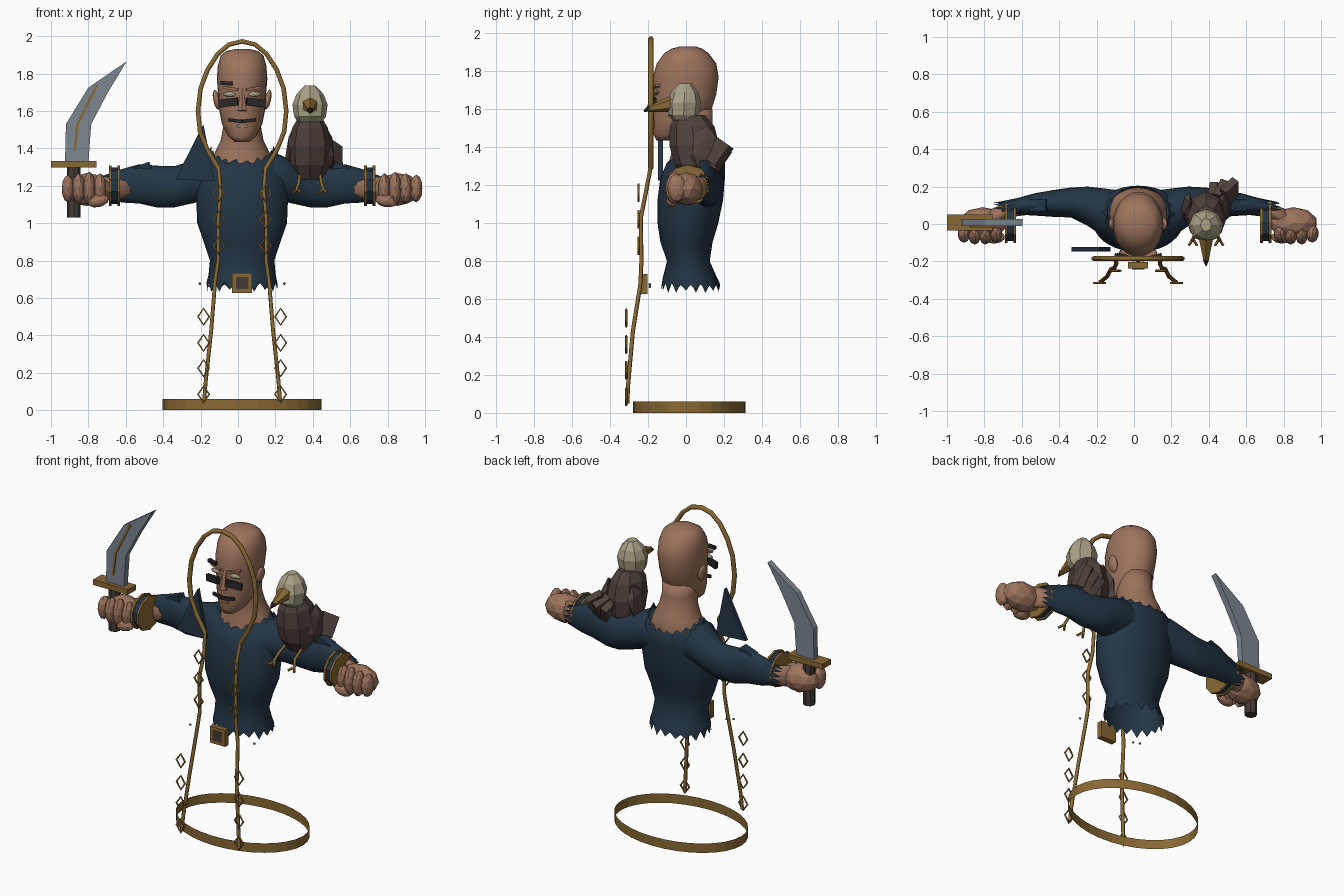
import bpy, bmesh, math, random
from mathutils import Vector

random.seed(4)
if "Cube" in bpy.data.objects:
    bpy.data.objects.remove(bpy.data.objects["Cube"])

AX = 0.022  # body symmetry axis


def material(name, *rgb):
    m = bpy.data.materials.new(name)
    m.use_nodes = True
    m.diffuse_color = (*rgb, 1)
    m.node_tree.nodes["Principled BSDF"].inputs["Base Color"].default_value = (*rgb, 1)
    return m


SKIN = material("skin", .34, .175, .11)
NAVY = material("navy cloth", .017, .036, .06)
GOLD = material("old gold", .25, .14, .033)
STEEL = material("steel", .2, .24, .28)
LEATHER = material("dark leather", .06, .043, .035)
FEATHER = material("brown feathers", .08, .054, .045)
CREAM = material("cream", .4, .36, .24)
DARK = material("black paint", .022, .02, .02)


def finish(name, bm, mat, smooth=False):
    bmesh.ops.recalc_face_normals(bm, faces=bm.faces)
    me = bpy.data.meshes.new(name)
    bm.to_mesh(me)
    bm.free()
    me.materials.append(mat)
    for p in me.polygons:
        p.use_smooth = smooth
    ob = bpy.data.objects.new(name, me)
    bpy.context.collection.objects.link(ob)
    return ob


def loft(name, mat, rings, axis="z", n=20, smooth=True, rag=(0, 0), dip=0, caps=True):
    """Skin ellipses (centre, half width, half depth) stacked along an axis."""
    bm = bmesh.new()
    loops = []
    for k, (c, a, b) in enumerate(rings):
        jag = rag[0] if k == 0 else rag[1] if k == len(rings) - 1 else 0
        loop = []
        for i in range(n):
            t = math.tau * i / n
            u, v = a * math.cos(t), b * math.sin(t)
            off = jag * (random.uniform(.3, 1) * (-1) ** i)
            if k == len(rings) - 1:
                off -= dip * abs(math.sin(t))
            p = (u, v, off) if axis == "z" else (off, u, v)
            loop.append(bm.verts.new(Vector(c) + Vector(p)))
        loops.append(loop)
    for lo, hi in zip(loops, loops[1:]):
        for i in range(n):
            j = (i + 1) % n
            bm.faces.new((lo[i], lo[j], hi[j], hi[i]))
    if caps:
        bm.faces.new(loops[0])
        bm.faces.new(loops[-1])
    return finish(name, bm, mat, smooth)


def stack(cx, rows):
    """Rows of z, front y, back y, half width become loft rings."""
    return [((cx, (f + b) / 2, z), w, (b - f) / 2) for z, f, b, w in rows]


def ball(name, mat, loc, size, smooth=False, rot=(0, 0, 0), sub=2):
    bm = bmesh.new()
    bmesh.ops.create_icosphere(bm, subdivisions=sub, radius=1)
    ob = finish(name, bm, mat, smooth)
    ob.location, ob.scale, ob.rotation_euler = loc, size, rot
    return ob


def box(name, mat, loc, size, rot=(0, 0, 0)):
    bm = bmesh.new()
    bmesh.ops.create_cube(bm, size=1)
    ob = finish(name, bm, mat)
    ob.location, ob.scale, ob.rotation_euler = loc, size, rot
    return ob


def cone(name, mat, a, b, r1, r2, n=8, caps=True, scale=(1, 1, 1)):
    a, b = Vector(a), Vector(b)
    bm = bmesh.new()
    bmesh.ops.create_cone(bm, cap_ends=caps, segments=n, radius1=r1, radius2=r2, depth=(b - a).length)
    ob = finish(name, bm, mat)
    ob.location, ob.scale = (a + b) / 2, scale
    ob.rotation_euler = (b - a).to_track_quat("Z", "Y").to_euler()
    return ob


def plate(name, mat, outline, y, thick):
    """Outline in x and z, extruded in y."""
    bm = bmesh.new()
    f = bm.faces.new([bm.verts.new((x, y - thick / 2, z)) for x, z in outline])
    ext = bmesh.ops.extrude_face_region(bm, geom=[f])["geom"]
    bmesh.ops.translate(bm, vec=(0, thick, 0), verts=[v for v in ext if isinstance(v, bmesh.types.BMVert)])
    return finish(name, bm, mat)


def tube(name, mat, pts, r, cyclic=False):
    cu = bpy.data.curves.new(name, "CURVE")
    cu.dimensions = "3D"
    cu.bevel_depth, cu.bevel_resolution, cu.use_fill_caps = r, 1, True
    sp = cu.splines.new("POLY")
    sp.points.add(len(pts) - 1)
    for p, co in zip(sp.points, pts):
        p.co = (*co, 1)
    sp.use_cyclic_u = cyclic
    cu.materials.append(mat)
    ob = bpy.data.objects.new(name, cu)
    bpy.context.collection.objects.link(ob)
    return ob


# Torn shirt, neck and head
loft("shirt", NAVY, stack(AX, [(.66, -.13, .18, .19), (.72, -.12, .16, .18), (.8, -.1, .125, .172), (.9, -.135, .14, .205),
     (1, -.15, .17, .24), (1.12, -.15, .195, .245), (1.24, -.135, .205, .245), (1.32, -.1, .205, .22), (1.4, -.08, .2, .165)]),
     n=36, rag=(.03, .018), dip=.075, caps=False)
loft("neck", SKIN, stack(AX, [(1.2, -.1, .18, .15), (1.32, -.09, .195, .17), (1.38, -.075, .185, .145),
     (1.44, -.07, .16, .115), (1.52, -.08, .14, .1), (1.6, -.08, .14, .1)]))
loft("head", SKIN, stack(AX, [(1.435, -.155, -.07, .04), (1.465, -.17, .0, .075), (1.53, -.172, .09, .108), (1.6, -.172, .135, .122),
     (1.68, -.172, .16, .127), (1.77, -.175, .172, .135), (1.84, -.155, .16, .13), (1.895, -.115, .12, .115),
     (1.92, -.075, .085, .085), (1.932, -.03, .05, .035)]), n=24)
cone("nose", SKIN, (AX, -.18, 1.6), (AX, -.165, 1.73), .028, .008, 6)
for s in (-1, 1):
    side = "right" if s < 0 else "left"
    ball(side + "_ear", SKIN, (AX + s * .137, .0, 1.66), (.018, .035, .055), True, (0, s * .2, 0))
    ball(side + "_eye", CREAM, (AX + s * .062, -.155, 1.69), (.042, .014, .014))
    box(side + "_cheek_stripe", DARK, (AX + s * .073, -.178, 1.645), (.105, .02, .042), (0, s * .12, s * .25))
    box(side + "_brow_ridge", SKIN, (AX + s * .06, -.16, 1.72), (.08, .025, .014), (0, -s * .15, s * .25))
    box(side + "_moustache", DARK, (AX + s * .037, -.18, 1.548), (.075, .014, .018), (0, -s * .12, s * .15))
box("painted_brow", DARK, (AX - .083, -.17, 1.748), (.062, .02, .02), (0, .06, -.2))
box("lip", SKIN, (AX, -.172, 1.52), (.06, .012, .015))

# Arms, cuffs and fists
for s in (-1, 1):
    side = "right" if s < 0 else "left"

    def at(x, y, z):
        return (AX + s * x, y, z)

    loft(side + "_sleeve", NAVY, [(at(.1, .06, 1.24), .12, .1), (at(.18, .06, 1.25), .13, .125), (at(.27, .095, 1.22), .105, .115),
         (at(.36, .115, 1.195), .08, .11), (at(.45, .11, 1.195), .072, .112), (at(.55, .105, 1.21), .06, .105),
         (at(.64, .095, 1.2), .045, .09), (at(.74, .085, 1.19), .03, .055)], axis="x", rag=(0, .035), caps=False)
    box(side + "_sleeve_tear", NAVY, at(.53, .1, 1.29), (.09, .06, .05), (0, s * .35, 0))
    loft(side + "_forearm", SKIN, [(at(.58, .09, 1.195), .04, .065), (at(.7, .075, 1.185), .04, .06),
         (at(.8, .02, 1.185), .055, .07)], axis="x", n=12)
    for k, (x, w, r, mat) in enumerate([(.682, .05, .95, NAVY), (.66, .014, 1, GOLD), (.705, .014, 1, GOLD)]):
        ends = [(AX + s * (x + d * w / 2), .01, 1.2) for d in (-1, 1)]
        cone(side + ("_cuff" if k == 0 else "_cuff_band"), mat, *ends, .12 * r, .12 * r, 10, scale=(1, .86, 1)
             ).scale = (.98 * r, .9 * r, 1)
    ball(side + "_palm", SKIN, at(.83, .005, 1.18), (.13, .085, .088))
    for k in range(4):
        ball(side + "_finger", SKIN, at(.76 + k * .057, -.065 + .01 * abs(k - 1.5), 1.185), (.034, .05, .09 - .008 * abs(k - 1)))
    ball(side + "_thumb", SKIN, at(.77, -.07, 1.12), (.06, .035, .035), rot=(0, s * .2, 0))

# Curved sword
plate("sword_blade", STEEL, [(-.925, 1.32), (-.92, 1.53), (-.8, 1.725), (-.595, 1.865), (-.695, 1.7),
      (-.785, 1.53), (-.8, 1.32)], .008, .04)
plate("blade_groove", GOLD, [(-.88, 1.385), (-.865, 1.53), (-.76, 1.74), (-.745, 1.74), (-.85, 1.53), (-.868, 1.385)], -.014, .008)
box("sword_guard", GOLD, (-.878, .008, 1.315), (.244, .085, .034))
cone("sword_grip", LEATHER, (-.877, .008, 1.03), (-.877, .008, 1.31), .036, .036, 8)

# Hoop, chains, buckle and base ring
half = [(.07, 1.955), (.13, 1.905), (.185, 1.82), (.222, 1.72), (.236, 1.6), (.225, 1.49), (.185, 1.39), (.125, 1.29)]
arch = [(AX - x, -.185, z) for x, z in reversed(half)] + [(AX, -.185, 1.972)] + [(AX + x, -.185, z) for x, z in half]
tube("hoop", GOLD, arch, .014)
for s in (-1, 1):
    path = [(.125, -.185, 1.3), (.115, -.21, 1.17), (.128, -.238, 1.03), (.128, -.235, .8), (.145, -.24, .68),
            (.165, -.28, .43), (.195, -.305, .15), (.203, -.31, .05)]
    tube("strap", GOLD, [(AX + s * x, y, z) for x, y, z in path], .011)
    links = [(.125, -.25, z) for z in (1.16, 1.02, .88)] + [(.206, -.315, z) for z in (.5, .36, .225, .085)]
    for x, y, z in links:
        ring = [(.03, 0), (0, .044), (-.03, 0), (0, -.044)]
        tube("chain_link", GOLD, [(AX + s * x + dx, y, z + dz) for dx, dz in ring], .006, True)
    ball("rivet", STEEL, (AX + s * .226, -.19, .677), (.008, .008, .008), sub=1)
ball("small_rivet", STEEL, (AX - .175, -.19, .665), (.008, .008, .008), sub=1)
box("buckle", GOLD, (AX, -.22, .68), (.108, .036, .105))
box("buckle_inset", LEATHER, (AX, -.239, .68), (.066, .006, .063))
cone("base_ring", GOLD, (AX, .017, 0), (AX, .017, .06), .425, .425, 32, False).scale = (1, .698, 1)

# Loose cloth triangle
plate("cloth_scrap", NAVY, [(-.335, 1.235), (-.185, 1.53), (-.125, 1.225)], -.135, .025)

# Perched bird
BX = .385
loft("bird_body", FEATHER, stack(BX, [(1.23, .0, .12, .065), (1.31, -.06, .16, .108), (1.41, -.088, .175, .115),
     (1.51, -.085, .15, .095), (1.57, -.055, .1, .06)]), n=8, smooth=False)
loft("bird_head", CREAM, stack(BX, [(1.535, -.06, .06, .06), (1.57, -.095, .07, .085), (1.635, -.1, .08, .094),
     (1.69, -.08, .065, .072), (1.735, -.04, .03, .03)]), n=8, smooth=False)
cone("beak", GOLD, (BX, -.07, 1.63), (BX, -.2, 1.6), .045, .014, 6)
cone("beak_tip", DARK, (BX, -.19, 1.605), (BX, -.222, 1.59), .018, .004, 6)
for s in (-1, 1):
    ball("wing", FEATHER, (BX + s * .1, .09, 1.4), (.03, .08, .12), rot=(-.2, -s * .12, 0), sub=1)
    tube("bird_leg", GOLD, [(BX + s * .055, .02, 1.26), (BX + s * .06, -.06, 1.22), (BX + s * .075, -.09, 1.17)], .009)
    for d in (-1, 1):
        tube("toe", GOLD, [(BX + s * .07, -.08, 1.18), (BX + s * .07 + d * .022, -.115, 1.165)], .007)
for k in range(3):
    box("tail_feather", FEATHER, (.44 + k * .035, .15 + .01 * k, 1.33 + .02 * k), (.045, .1, .13), (-.5, -.4, -.3 * k))
